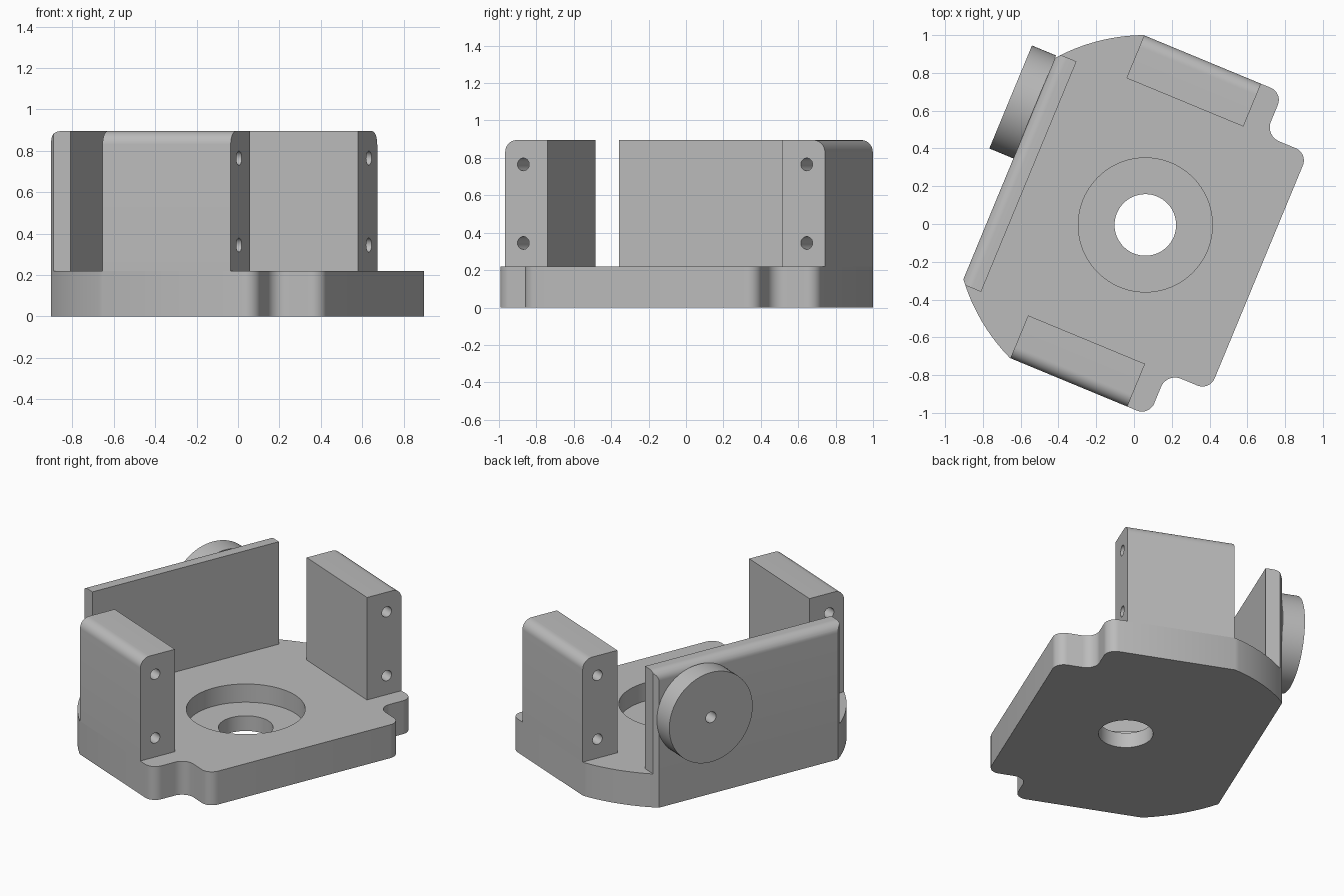
import bpy
import bmesh
from math import acos, cos, sin, pi, radians
from mathutils import Matrix, Vector

if "Cube" in bpy.data.objects:
    bpy.data.objects.remove(bpy.data.objects["Cube"])

# The bracket is turned about the vertical axis through its bore
FRAME = Matrix.Translation((0.06, -0.005, 0)) @ Matrix.Rotation(radians(-22.5), 4, "Z")
BASE_TOP, TOP = 0.22, 0.895
LEFT, RIM, SIDE = -0.78, 1.005, 0.925

grey = bpy.data.materials.new("light grey")
grey.use_nodes = True
colour = (0.5, 0.5, 0.5, 1)
grey.diffuse_color = colour
grey.node_tree.nodes["Principled BSDF"].inputs["Base Color"].default_value = colour


def make_object(name, bm):
    bmesh.ops.recalc_face_normals(bm, faces=bm.faces)
    bm.transform(FRAME)
    mesh = bpy.data.meshes.new(name)
    bm.to_mesh(mesh)
    bm.free()
    mesh.materials.append(grey)
    obj = bpy.data.objects.new(name, mesh)
    bpy.context.collection.objects.link(obj)
    return obj


def extrude(name, points, direction):
    bm = bmesh.new()
    face = bm.faces.new([bm.verts.new(p) for p in points])
    result = bmesh.ops.extrude_face_region(bm, geom=[face])
    verts = [v for v in result["geom"] if isinstance(v, bmesh.types.BMVert)]
    bmesh.ops.translate(bm, verts=verts, vec=direction)
    return make_object(name, bm)


def cylinder(name, centre, radius, depth, axis="Z", sides=64):
    bm = bmesh.new()
    turn = Matrix.Rotation(pi / 2, 4, "Y") if axis == "X" else Matrix()
    bmesh.ops.create_cone(bm, cap_ends=True, segments=sides, radius1=radius, radius2=radius,
                          depth=depth, matrix=Matrix.Translation(centre) @ turn)
    return make_object(name, bm)


def combine(obj, cutter, operation="DIFFERENCE"):
    mod = obj.modifiers.new("cut", "BOOLEAN")
    mod.operation, mod.solver, mod.object = operation, "EXACT", cutter
    bpy.context.view_layer.update()
    graph = bpy.context.evaluated_depsgraph_get()
    mesh = bpy.data.meshes.new_from_object(obj.evaluated_get(graph))
    obj.modifiers.clear()
    obj.data = mesh
    bpy.data.objects.remove(cutter)


def fillet(corners, steps=10):
    """Round the right-angled corners given as (x, y, radius)."""
    out = []
    for i, (x, y, r) in enumerate(corners):
        p = Vector((x, y))
        if r == 0:
            out.append(p)
            continue
        before = (Vector(corners[i - 1][:2]) - p).normalized()
        after = (Vector(corners[(i + 1) % len(corners)][:2]) - p).normalized()
        centre = p + (before + after) * r
        for k in range(steps + 1):
            a = pi / 2 * k / steps
            out.append(centre - r * (after * cos(a) + before * sin(a)))
    return out


# Base plate: notched corners on one side, large rim arcs on the other
half = [(0.65, 0.68, 0.07), (0.405, 0.68, 0.08), (0.405, SIDE, 0.07)]
start = pi - acos((RIM ** 2 - SIDE ** 2) ** 0.5 / RIM)
end = acos(LEFT / RIM)
for k in range(17):
    a = start + (end - start) * k / 16
    half.append((RIM * cos(a), RIM * sin(a), 0))
outline = fillet(half + [(x, -y, r) for x, y, r in reversed(half)])
base = extrude("base_plate", [(p.x, p.y, 0) for p in outline], (0, 0, BASE_TOP))
combine(base, cylinder("recess_cutter", (0, 0, 0.2), 0.355, 0.2, sides=96))
combine(base, cylinder("bore_cutter", (0, 0, 0), 0.163, 1))
parts = [base]

# Two side blocks with a rounded outer top edge and two cross holes each
for side, name in ((-1, "front_block"), (1, "back_block")):
    profile = fillet([(0.68, BASE_TOP, 0), (SIDE, BASE_TOP, 0), (SIDE, TOP, 0.065), (0.68, TOP, 0)])
    block = extrude(name, [(-0.39, side * p.x, p.y) for p in profile], (0.67, 0, 0))
    for z in (0.345, 0.765):
        combine(block, cylinder("hole_cutter", (0, side * 0.82, z), 0.034, 2, "X", 32))
    parts.append(block)

# Long wall, trimmed to the rim of the base
profile = fillet([(-0.668, BASE_TOP, 0), (LEFT, BASE_TOP, 0), (LEFT, TOP, 0.06), (-0.668, TOP, 0)])
wall = extrude("long_wall", [(p.x, -0.66, p.y) for p in profile], (0, 1.32, 0))
combine(wall, cylinder("rim_trim", (0, 0, 0.5), RIM, 2, sides=128), "INTERSECT")
parts.append(wall)

# Round boss on the outside of the wall, with a blind centre hole
boss = cylinder("round_boss", (-0.849, 0.353, 0.58), 0.295, 0.138, "X", 96)
combine(boss, cylinder("boss_cutter", (-0.9, 0.353, 0.58), 0.036, 0.22, "X", 32))
parts.append(boss)

# Smooth curved faces, keep edges sharp
bpy.ops.object.select_all(action="DESELECT")
for part in parts:
    part.select_set(True)
bpy.context.view_layer.objects.active = base
bpy.ops.object.shade_smooth_by_angle(angle=radians(30))
